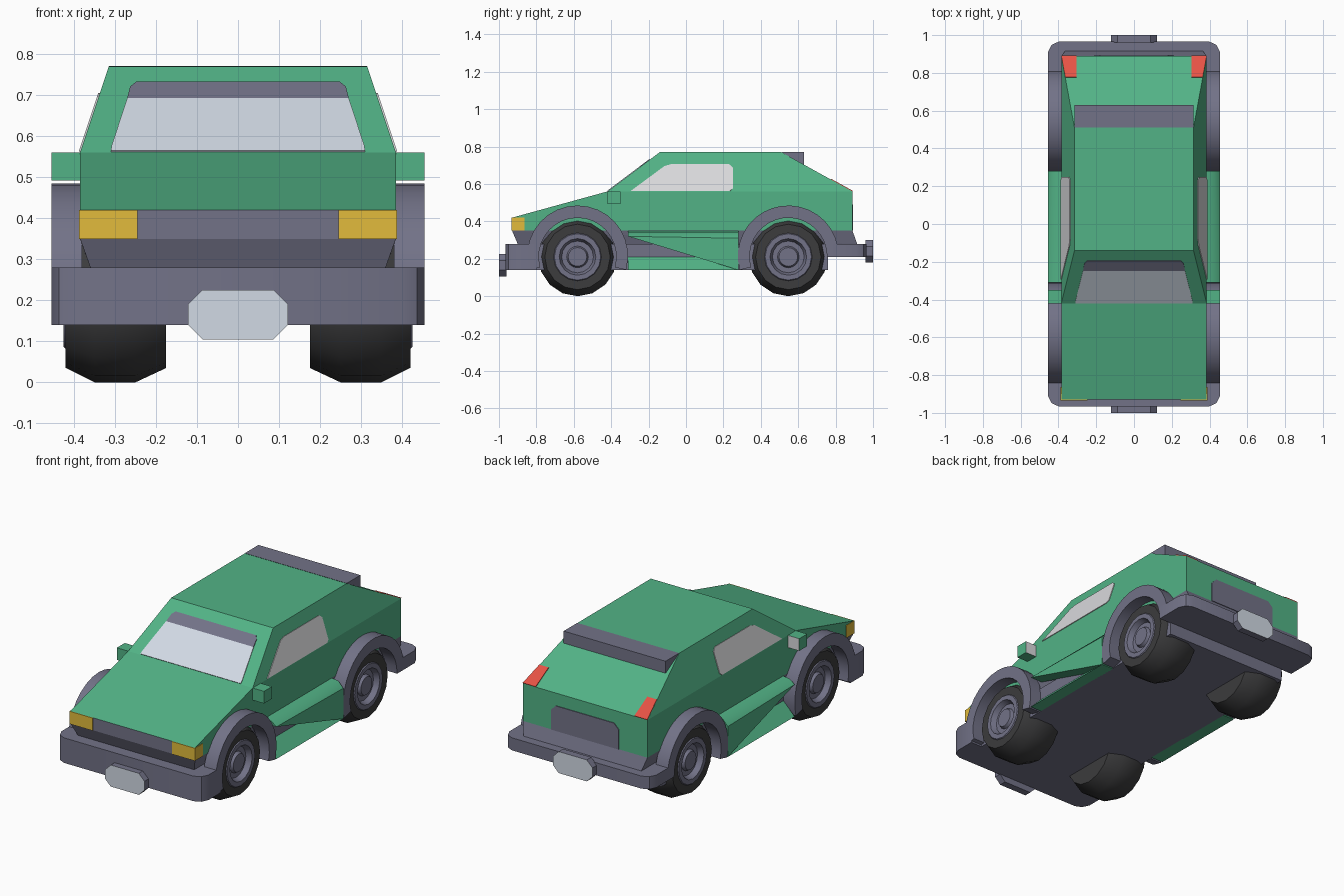
import bpy, bmesh, math
from mathutils import Vector, Matrix

if "Cube" in bpy.data.objects:
    bpy.data.objects.remove(bpy.data.objects["Cube"], do_unlink=True)


def material(name, rgb):
    m = bpy.data.materials.new(name)
    m.use_nodes = True
    m.diffuse_color = (*rgb, 1)
    m.node_tree.nodes["Principled BSDF"].inputs["Base Color"].default_value = (*rgb, 1)
    return m


green = material("green paint", (0.085, 0.45, 0.24))
grey = material("grey trim", (0.17, 0.17, 0.245))
black = material("tyre black", (0.045, 0.045, 0.047))
glass = material("pale blue glass", (0.64, 0.70, 0.78))
side_glass = material("pale grey glass", (0.70, 0.70, 0.72))
amber = material("amber lamp", (0.76, 0.50, 0.045))
red = material("red lamp", (0.79, 0.085, 0.06))


def finish(name, bm, mats, rule=None, mirror=False, smooth=False):
    """Turn a bmesh into an object; rule gives a material slot per face."""
    bmesh.ops.recalc_face_normals(bm, faces=bm.faces)
    if rule:
        for f in bm.faces:
            f.material_index = rule(f)
    me = bpy.data.meshes.new(name)
    bm.to_mesh(me)
    bm.free()
    for m in mats:
        me.materials.append(m)
    ob = bpy.data.objects.new(name, me)
    bpy.context.collection.objects.link(ob)
    if smooth:
        bpy.ops.object.select_all(action="DESELECT")
        ob.select_set(True)
        bpy.context.view_layer.objects.active = ob
        bpy.ops.object.shade_smooth_by_angle(angle=math.radians(32))
    if mirror:
        ob.modifiers.new("Mirror", "MIRROR").use_mirror_merge = False
    return ob


def prism(name, pts, vec, mats, **kw):
    """Extrude a polygon along a vector."""
    bm = bmesh.new()
    face = bm.faces.new([bm.verts.new(p) for p in pts])
    new = bmesh.ops.extrude_face_region(bm, geom=[face], use_keep_orig=True)
    verts = [v for v in new["geom"] if isinstance(v, bmesh.types.BMVert)]
    bmesh.ops.translate(bm, verts=verts, vec=vec)
    return finish(name, bm, mats, **kw)


def hull(name, pts, mats, **kw):
    bm = bmesh.new()
    for p in pts:
        bm.verts.new(p)
    bmesh.ops.convex_hull(bm, input=bm.verts)
    bmesh.ops.dissolve_limit(bm, angle_limit=0.01, verts=bm.verts, edges=bm.edges)
    return finish(name, bm, mats, **kw)


def box(name, x, y, z, mats, **kw):
    return hull(name, [(a, b, c) for a in x for b in y for c in z], mats, **kw)


def panel(name, pts, mat, out, **kw):
    """Thin plate lying on a surface, raised towards out."""
    p = [Vector(q) for q in pts]
    n = (p[1] - p[0]).cross(p[2] - p[0]).normalized()
    n *= 1 if n.dot(Vector(out)) > 0 else -1
    return prism(name, [q - n * 0.003 for q in p], n * 0.007, [mat], **kw)


def both(pts):
    """Complete a half outline with its mirror image in x."""
    return pts + [(-p[0], *p[1:]) for p in reversed(pts)]


W, ROOF = 0.385, 0.315

# Painted lower body, with a grey nose between the lamps
side = [(-.93, .35), (-.93, .42), (-.42, .56), (.89, .56), (.89, .35)]
prism("lower_body", [(-W, y, z) for y, z in side], (2 * W, 0, 0), [green, grey],
      rule=lambda f: int(f.normal.y < -0.9 or f.normal.z < -0.9))

# Tapered cabin
hull("cabin", both([(W, -.42, .56), (W, .89, .56), (ROOF, -.14, .77), (ROOF, .51, .77)]), [green])

# Wedge spoiler on the hatch
prism("spoiler", [(-ROOF, .51, .771), (-ROOF, .63, .771), (-ROOF, .63, .70)],
      (2 * ROOF, 0, 0), [grey])

# Chassis and the sloped apron above it
box("chassis", (-W, W), (-.9, .76), (.14, .28), [grey])
hull("apron", both([(W, -.93, .35), (W, .89, .35), (.36, -.9, .28), (.365, .915, .28)]), [grey])

# Bumpers with rounded corners, each with a plate block
for name, s, y_in, z0, height, plate_z in (("front", -1, .80, .14, .14, .105),
                                           ("rear", 1, .755, .21, .07, .18)):
    outline = [(.455, y_in), (.455, .91), (.437, .948), (.40, .965)]
    prism(name + "_bumper", both([(x, s * y, z0) for x, y in outline]),
          (0, 0, height), [grey], smooth=True)
    octagon = both([(.087, 0), (.122, .035), (.122, .085), (.087, .12)])
    prism(name + "_plate", [(x, s * .96, z + plate_z) for x, z in octagon], (0, s * .04, 0),
          [grey, glass], rule=lambda f, s=s: int(f.normal.y * s > 0.9))

# Wheel arches and wheels
for name, cy, start in (("front", -.58, -16), ("rear", .547, 0)):
    steps = 18
    angles = [math.radians(start + (196 - start) * i / steps) for i in range(steps + 1)]
    arc = [(cy + .27 * math.cos(a), .215 + .27 * math.sin(a)) for a in angles]
    arc += [(cy + .207 * math.cos(a), .212 + .207 * math.sin(a)) for a in reversed(angles)]
    prism(name + "_wheel_arch", [(.38, y, z) for y, z in arc], (.075, 0, 0), [grey],
          mirror=True, smooth=True)

    profile = [(.175, 0), (.175, .175), (.25, .21), (.35, .21), (.42, .175), (.42, .128),
               (.425, .124), (.425, .098), (.395, .085), (.395, .058), (.412, .05), (.412, 0)]
    bm = bmesh.new()
    vs = [bm.verts.new((x, 0, r)) for x, r in profile]
    es = [bm.edges.new(pair) for pair in zip(vs, vs[1:])]
    bmesh.ops.spin(bm, geom=vs + es, cent=(0, 0, 0), axis=(1, 0, 0), angle=math.tau, steps=16)
    bmesh.ops.remove_doubles(bm, verts=bm.verts, dist=0.0005)

    def rim(f):
        c = f.calc_center_median()
        return int(c.x > .3 and math.hypot(c.y, c.z) < .127)

    wheel = finish(name + "_wheel", bm, [black, grey], rule=rim, smooth=True)
    wheel.data.transform(Matrix.Translation((0, cy, .21)))
    wheel.modifiers.new("Mirror", "MIRROR").use_mirror_merge = False

# Side pods: a rounded wedge above an open scoop, over a sloped sill
hull("side_pod", [(.38, -.31, .35), (.38, .28, .35), (.425, -.31, .342), (.425, .28, .342),
                  (.455, -.31, .32), (.455, .28, .31), (.455, .28, .14), (.38, .28, .14),
                  (.38, -.31, .32)], [green], mirror=True, smooth=True)
prism("side_sill", [(.455, -.31, .14), (.38, -.31, .215), (.38, -.31, .14)],
      (0, .59, 0), [green], mirror=True)

# Door mirrors with glass facing back
box("door_mirror", (.38, .455), (-.42, -.35), (.492, .56), [green, side_glass],
    rule=lambda f: int(f.normal.y > 0.9), mirror=True)


# Windscreen and its tinted top band
def on_screen(x, z):
    return (x, -.42 + (z - .56) * .28 / .21, z)


panel("windscreen", both([on_screen(.31, .562), on_screen(.308, .575), on_screen(.27, .69)]),
      glass, (0, -1, 1))
panel("windscreen_band", both([on_screen(.27, .69), on_screen(.263, .718), on_screen(.248, .73)]),
      grey, (0, -1, 1))

# Side windows on the leaning cabin walls
window = [(-.295, .562), (-.115, .695), (-.08, .705), (.23, .705), (.25, .688), (.25, .575), (.235, .562)]
panel("side_window", [(W - (z - .56) / 3, y, z) for y, z in window], side_glass, (1, 0, 0), mirror=True)

# Lamps and rear number plate recess
box("headlamp", (.245, W + .003), (-.934, -.863), (.35, .42), [amber], mirror=True)


def on_hatch(x, y):
    return (x, y, .77 - (y - .51) * .21 / .38)


panel("tail_lamp", [on_hatch(.305, .89), on_hatch(.305, .775), on_hatch(.363, .775), on_hatch(W, .89)],
      red, (0, 1, 1), mirror=True)
panel("rear_recess", both([(.21, .89, .35), (.21, .89, .46), (.18, .89, .49)]), grey, (0, 1, 0))
